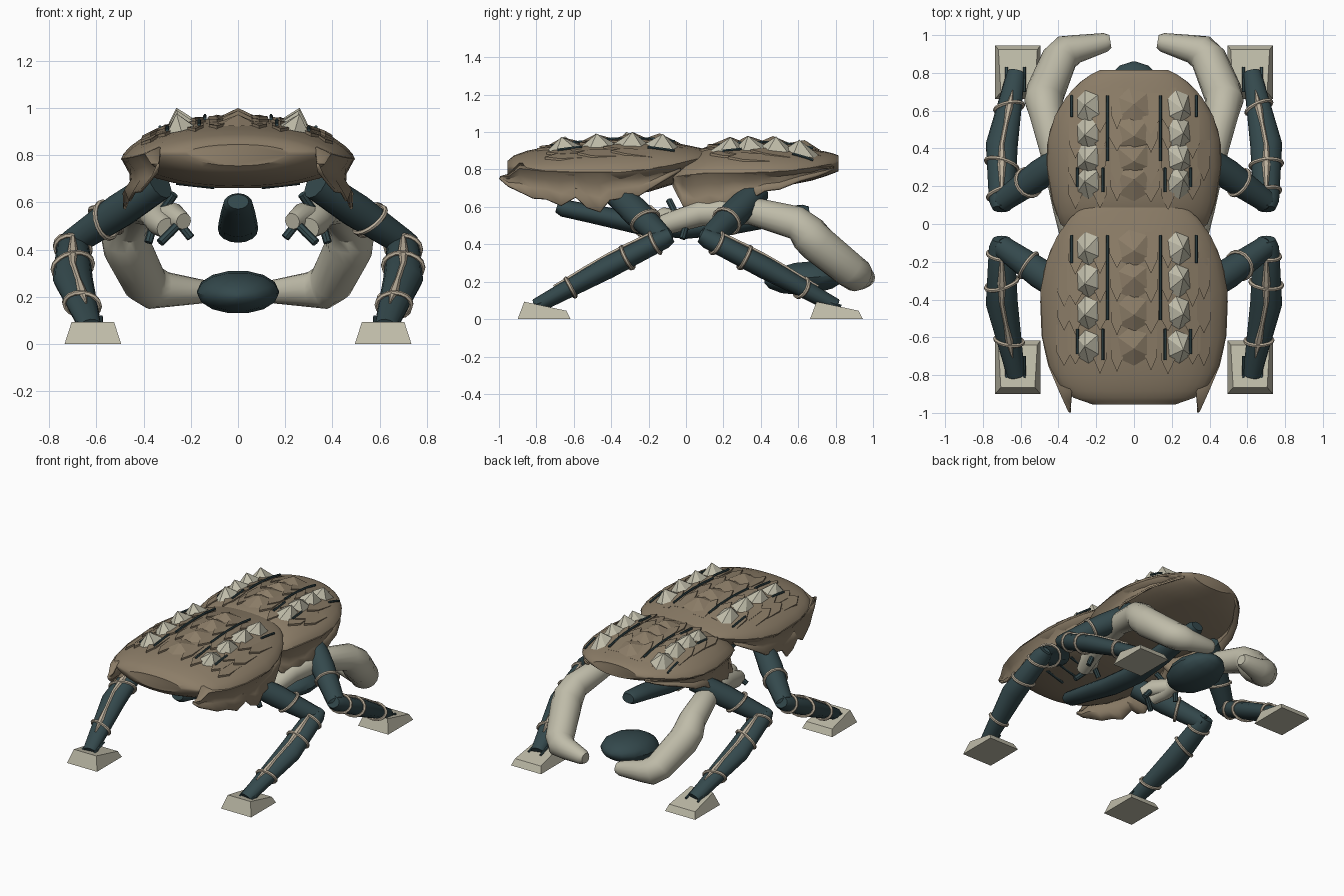
import bpy, bmesh, math, random
from mathutils import Vector as V

if "Cube" in bpy.data.objects:
    bpy.data.objects.remove(bpy.data.objects["Cube"])

random.seed(4)
SMOOTH = []


def mat(name, col):
    m = bpy.data.materials.new(name)
    m.diffuse_color = (*col, 1)
    m.use_nodes = True
    m.node_tree.nodes["Principled BSDF"].inputs["Base Color"].default_value = m.diffuse_color
    return m


BROWN = mat("brown_hide", (0.262, 0.205, 0.137))
TEAL = mat("dark_teal", (0.034, 0.066, 0.073))
BONE = mat("pale_bone", (0.52, 0.50, 0.395))
TAN = mat("tan_sinew", (0.50, 0.43, 0.33))


def make(name, verts, faces, m, smooth=True):
    bm = bmesh.new()
    vs = [bm.verts.new(v) for v in verts]
    for f in faces:
        bm.faces.new([vs[i] for i in f])
    bmesh.ops.recalc_face_normals(bm, faces=bm.faces)
    me = bpy.data.meshes.new(name)
    bm.to_mesh(me)
    bm.free()
    me.materials.append(m)
    ob = bpy.data.objects.new(name, me)
    bpy.context.collection.objects.link(ob)
    if smooth:
        SMOOTH.append(ob)
    return ob


def frame(t, ref):
    side = (ref - ref.dot(t) * t).normalized()
    return side, side.cross(t)


def tube(name, pts, radii, m, ref=V((1, 0, 0)), n=12, closed=False):
    """Sweep an ellipse along pts; radii holds (side, other) per point."""
    pts = [V(p) for p in pts]
    k, verts, faces = len(pts), [], []
    for i, p in enumerate(pts):
        a = pts[i - 1] if closed or i else p
        b = pts[(i + 1) % k] if closed or i < k - 1 else p
        s, u = frame((b - a).normalized(), ref)
        r = radii[i] if isinstance(radii, list) else (radii, radii)
        for j in range(n):
            q = 2 * math.pi * j / n
            verts.append(p + s * r[0] * math.cos(q) + u * r[1] * math.sin(q))
    for i in range(k if closed else k - 1):
        for j in range(n):
            i2, j2 = (i + 1) % k, (j + 1) % n
            faces.append((i * n + j, i * n + j2, i2 * n + j2, i2 * n + j))
    if not closed:
        faces += [tuple(range(n)), tuple(range((k - 1) * n, k * n))]
    return make(name, verts, faces, m)


def lerp_row(table, y):
    for a, b in zip(table, table[1:]):
        if a[0] <= y <= b[0]:
            f = (y - a[0]) / (b[0] - a[0])
            return [p + (q - p) * f for p, q in zip(a[1:], b[1:])]
    return (table[0] if y < table[0][0] else table[-1])[1:]


# Shell stations: y, half width, top z, rim z, bottom z
REAR = [(-.955, .22, .845, .81, .755), (-.92, .32, .875, .81, .72), (-.85, .40, .90, .80, .69),
        (-.75, .45, .92, .79, .67), (-.6, .485, .94, .785, .66), (-.35, .495, .96, .785, .66),
        (-.2, .465, .96, .80, .68), (-.07, .41, .945, .825, .72), (.03, .34, .925, .85, .78),
        (.1, .26, .91, .865, .83), (.13, .2, .90, .87, .85)]
FORE = [(-.07, .30, .82, .76, .72), (0, .39, .88, .77, .70), (.12, .43, .925, .78, .69),
        (.3, .46, .94, .78, .685), (.45, .455, .94, .785, .70), (.57, .42, .93, .795, .72),
        (.67, .36, .91, .81, .74), (.75, .285, .895, .825, .765), (.79, .23, .885, .83, .78),
        (.815, .18, .875, .835, .79)]


def curve(x, w):
    return max(0, 1 - min(1, abs(x / w)) ** 2.3) ** .68


def top(table, x, y, lift=0):
    w, zt, ze, zb = lerp_row(table, y)
    return V((x, y, ze + (zt - ze) * curve(x, w) + lift))


def shell(name, table):
    n, verts, faces = 32, [], []
    ys = sorted({r[0] for r in table} | {(a[0] + b[0]) / 2 for a, b in zip(table, table[1:])})
    for y in ys:
        w, zt, ze, zb = lerp_row(table, y)
        for j in range(n):
            q = 2 * math.pi * j / n
            x = w * math.cos(q)
            h = (zt - ze) if j < n / 2 else (zb - ze)
            verts.append((x, y, ze + h * curve(x, w)))
    for i in range(len(ys) - 1):
        for j in range(n):
            faces.append((i * n + j, i * n + (j + 1) % n, (i + 1) * n + (j + 1) % n, (i + 1) * n + j))
    faces += [tuple(range(n)), tuple(range((len(ys) - 1) * n, len(ys) * n))]
    make(name, verts, faces, BROWN)


def skirt(name, table, hem, tip_y, tip_x):
    """Ragged hide hanging from the rim, closing to a point at tip_y; hem rows are y, z."""
    for sx in (1, -1):
        verts, faces = [], []
        for y, z in hem:
            w, zt, ze, zb = lerp_row(table, y)
            d = abs(y - tip_y)
            k = min(1, .04 + d / .11)
            if d < .25:
                w = max(w, tip_x + d * .42)
            for f, ins in ((-.25, .06), (0, -.004), (.3, .03), (.65, .035), (1, .004)):
                row = ze - (ze - z) * f if f > 0 else ze - .12 * f
                verts.append((sx * (w - ins * k), y, z + (row - z) * k))
        for i in range(len(hem) - 1):
            for j in range(4):
                faces.append((i * 5 + j, i * 5 + j + 1, i * 5 + j + 6, i * 5 + j + 5))
        md = make(name, verts, faces, BROWN).modifiers.new("thick", "SOLIDIFY")
        md.thickness = .012


def spike(name, table, x, y, rx, ry, h, m):
    base = [top(table, x + a, y + b, .002) for a, b in
            ((-rx, -ry * .6), (0, -ry), (rx, -ry * .5), (rx * .8, ry * .7), (-rx * .3, ry), (-rx, ry * .5))]
    out = (x > 0) - (x < 0)
    base.append(top(table, x + rx * .35 * out, y + random.uniform(-.02, .02), h))
    make(name, base, [(i, (i + 1) % 6, 6) for i in range(6)] + [tuple(range(6))], m, False)


def shingle(table, x, y, w, l):
    """Pointed hide scale lying on the shell, tip slightly raised; skipped past the rim."""
    if abs(x) + w > .93 * min(lerp_row(table, y + l)[0], lerp_row(table, y - l)[0]):
        return
    out = [(-w, l, .001), (w, l, .001), (w, -l * .3, .010), (0, -l, .014), (-w, -l * .3, .010)]
    v = [top(table, x + a, y + b, c) for a, b, c in out]
    v += [p - V((0, 0, .025)) for p in v]
    make("hide_scale", v, [(0, 1, 2, 3, 4), (5, 6, 7, 8, 9)] +
         [(i, (i + 1) % 5, (i + 1) % 5 + 5, i + 5) for i in range(5)], BROWN, False)


shell("rear_shell", REAR)
shell("fore_shell", FORE)
skirt("rear_skirt", REAR, [(-.995, .757), (-.95, .715), (-.89, .685), (-.82, .65), (-.75, .645), (-.67, .61),
                           (-.59, .655), (-.53, .60), (-.46, .575), (-.41, .64), (-.25, .665), (-.14, .735),
                           (-.03, .80)], -1, .345)
skirt("fore_skirt", FORE, [(-.07, .72), (-.02, .61), (.05, .57), (.12, .60), (.18, .585), (.25, .64), (.32, .63),
                           (.42, .69), (.5, .70), (.61, .745), (.7, .77), (.75, .79), (.79, .81)], .8, .21)

# Armour on the backs: spikes, low ridge, scales and dark slits
for table, rows, y0, y1 in ((REAR, (-.65, -.47, -.30, -.13), -.72, -.06), (FORE, (.22, .35, .48, .62), .17, .68)):
    for y in rows:
        spike("back_ridge", table, 0, y, .085, .10, .04, BROWN)
        for sx in (1, -1):
            spike("bone_spike", table, sx * .24, y, .06, .088, .07, BONE)
            for x in (.09, .18, .31, .37):
                shingle(table, sx * x, y + random.uniform(-.04, .02), random.uniform(.03, .045), .11)
    for sx in (1, -1):
        for x, a, b in ((.14, .32, 1), (.165, 0, .25), (.30, .05, .25), (.33, .78, 1)):
            ya, yb = y0 + (y1 - y0) * a, y0 + (y1 - y0) * b
            tube("dark_slit", [top(table, sx * x, ya + (yb - ya) * i / 4, .014) for i in range(5)],
                 .0075, TEAL, n=6)

# Legs with sinew bands, and wedge feet
for sx in (1, -1):
    for sy in (1, -1):
        def P(x, y, z):
            return V((x * sx, y * sy, z))
        hip, knee, shin, ankle = P(.33, .38, .68), P(.70, .12, .43), P(.70, .42, .275), P(.625, .80, .07)
        up = V((0, 0, 1))
        tube("upper_leg", [hip, hip.lerp(knee, .45), knee, knee + (knee - hip) * .05],
             [(.07, .07), (.075, .08), (.058, .06), (.03, .03)], TEAL, ref=up)
        tube("lower_leg", [P(.70, .08, .45), knee, shin, ankle],
             [(.05, .04), (.068, .055), (.085, .06), (.048, .04)], TEAL)
        X = V((1, 0, 0))
        for a, b, f, r1, r2, ref in ((knee, shin, .15, .074, .06, X), (knee, shin, .65, .084, .064, X),
                                     (shin, ankle, .52, .071, .055, X), (hip, knee, .62, .076, .077, up)):
            t = (b - a).normalized()
            s, u = frame(t, ref)
            tilt = random.uniform(-.03, .03)
            ring = [a.lerp(b, f) + s * r1 * math.cos(q) + u * r2 * math.sin(q) + t * tilt * math.cos(q)
                    for q in [i * math.pi / 8 for i in range(16)]]
            tube("sinew_band", ring, .011, TAN, ref=t, n=6, closed=True)
        spine = [(knee, .055, .004), (knee.lerp(shin, .3), .062, .012), (knee.lerp(shin, .65), .066, .022),
                 (shin, .066, .013), (shin.lerp(ankle, .3), .062, .012), (shin.lerp(ankle, .52), .056, .020),
                 (shin.lerp(ankle, .75), .05, .004)]
        tube("leg_spine", [p + up * h for p, h, r in spine], [(r, .012) for p, h, r in spine], TAN, n=6)
        # Both pairs of feet face the same way
        o = -.90 if sy < 0 else .663
        base = [(.495, 0, 0), (.735, 0, 0), (.735, .283, 0), (.495, .283, 0),
                (.525, .035, .093), (.705, .035, .093), (.718, .26, .045), (.512, .26, .045)]
        make("foot", [(x * sx, y + o, z) for x, y, z in base],
             [(0, 1, 2, 3), (4, 5, 6, 7)] + [(i, (i + 1) % 4, (i + 1) % 4 + 4, i + 4) for i in range(4)],
             BONE, False)
        for x in (.58, .675):
            tube("toe_tendon", [P(x, .70, .115), P(x, .77, .09), P(x, .83, .07)], .008, TEAL, n=6)

    # Angular bone arm, reaching from under the belly to the pincer tip
    arm = [(.30, -.17, .49), (.33, -.08, .515), (.36, .08, .565), (.41, .34, .58), (.465, .59, .515),
           (.478, .655, .455), (.468, .70, .405), (.395, .875, .262), (.355, .912, .237), (.30, .928, .23),
           (.15, .962, .222), (.125, .966, .222)]
    rad = [.045, .058, .068, .075, .09, .103, .103, .095, .092, .074, .05, .035]
    tube("bone_arm", [(x * sx, y, z) for x, y, z in arm], [(r, r) for r in rad], BONE, ref=V((0, 0, 1)), n=16)
    tube("bone_palm", [(sx * .33, -.02, .53), (sx * .27, -.12, .54), (sx * .23, -.19, .52)],
         [(.05, .05), (.058, .05), (.035, .035)], BONE, ref=V((0, 0, 1)))
    for a, b in (((.26, -.18, .50), (.33, -.22, .43)), ((.33, -.05, .55), (.27, -.09, .635)),
                 ((.36, 0, .5), (.38, -.02, .43)), ((.24, -.12, .5), (.2, -.13, .45))):
        tube("dark_peg", [(a[0] * sx, *a[1:]), (b[0] * sx, *b[1:])], .018, TEAL, ref=V((0, 1, 0)), n=8)
    # Rib rods beneath the rear shell
    for y in (-.62, -.5, -.38):
        tube("rib_rod", [(sx * .10, y, .672), (sx * .26, y + .03, .69)], .016, TEAL, ref=V((0, 0, 1)), n=8)

# Dark core under the shells and the hanging head
core = [(-.69, .603, .045, .032), (-.66, .594, .062, .046), (-.5, .562, .072, .05), (-.25, .51, .083, .057),
        (0, .485, .085, .056), (.25, .51, .083, .057), (.5, .55, .07, .05), (.63, .567, .06, .045), (.66, .57, .045, .032)]
tube("belly_core", [(0, y, z) for y, z, a, b in core], [(a, b) for y, z, a, b in core], TEAL, n=16)
n = 7
arcs = [math.pi * i / n for i in range(n + 1)]
tube("head", [(0, .64 - .22 * math.cos(q), .22 - .02 * math.cos(q)) for q in arcs],
     [(max(.01, .178 * math.sin(q)), max(.01, .09 * math.sin(q))) for q in arcs], TEAL, n=14)

bpy.ops.object.select_all(action='DESELECT')
for ob in SMOOTH:
    ob.select_set(True)
bpy.context.view_layer.objects.active = SMOOTH[0]
bpy.ops.object.shade_smooth_by_angle(angle=math.radians(40))
